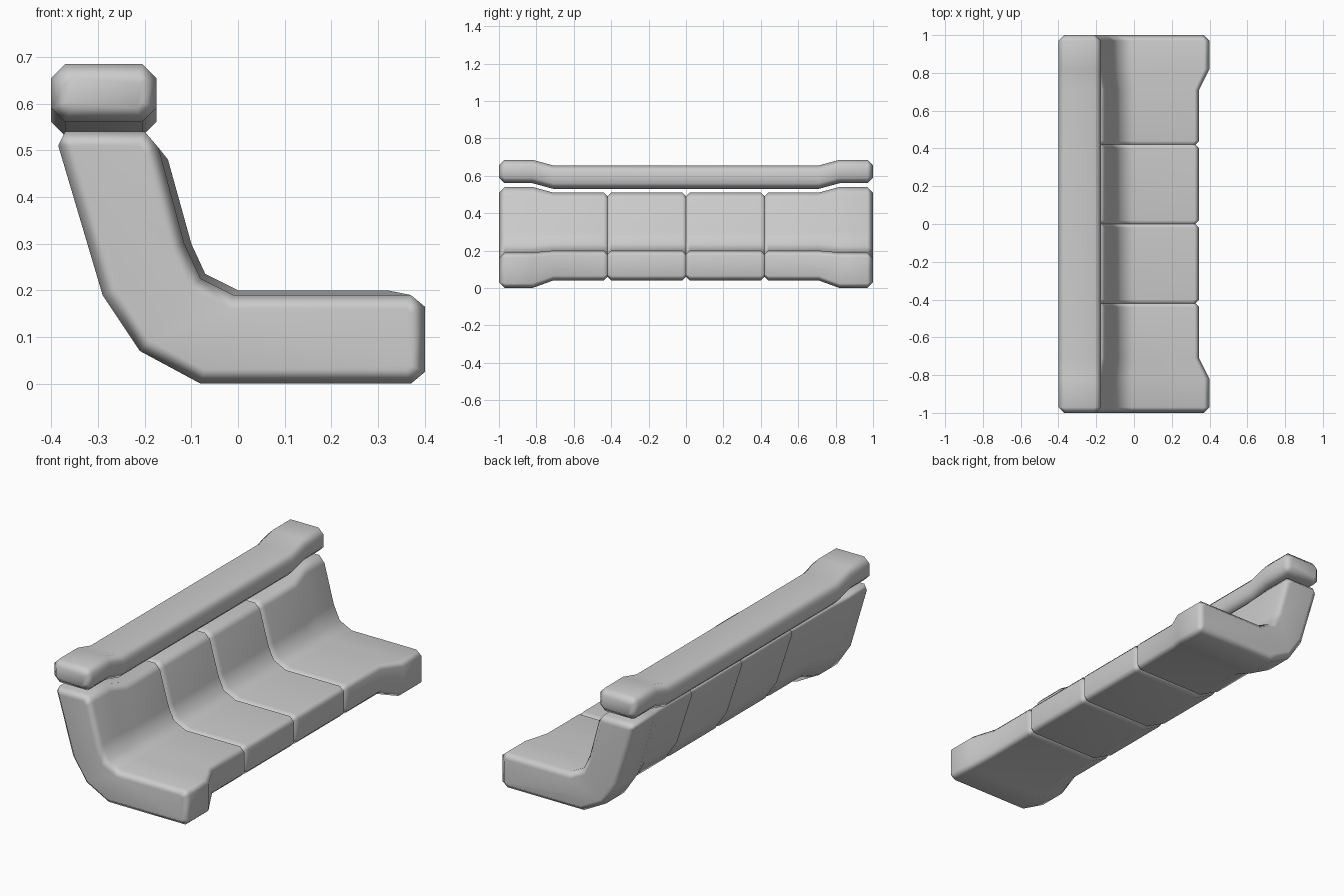
import bpy, bmesh
from mathutils import Vector

if "Cube" in bpy.data.objects:
    bpy.data.objects.remove(bpy.data.objects["Cube"])


def inset(pts, d):
    """Offset a closed counter-clockwise (x, z) outline inwards by d."""
    out = []
    for i, p in enumerate(pts):
        a, b = (p - pts[i - 1]).normalized(), (pts[(i + 1) % len(pts)] - p).normalized()
        na, nb = Vector((-a.y, a.x)), Vector((-b.y, b.x))
        out.append(p + (na + nb) * d / (1 + na.dot(nb)))
    return out


def loft(name, end, mid, stations):
    """Skin outlines along y; each station is (y, end blend, inset)."""
    bm = bmesh.new()
    rings = []
    for y, t, d in stations:
        outline = [Vector(m).lerp(Vector(e), t) for e, m in zip(end, mid)]
        rings.append([bm.verts.new((p.x, y, p.y)) for p in inset(outline, d)])
    n = len(end)
    for r, s in zip(rings, rings[1:]):
        for i in range(n):
            bm.faces.new((r[i], r[(i + 1) % n], s[(i + 1) % n], s[i]))
    bm.faces.new(rings[0])
    bm.faces.new(rings[-1][::-1])
    bmesh.ops.recalc_face_normals(bm, faces=bm.faces)
    me = bpy.data.meshes.new(name)
    bm.to_mesh(me)
    bm.free()
    ob = bpy.data.objects.new(name, me)
    bpy.context.collection.objects.link(ob)
    bpy.ops.object.select_all(action='DESELECT')
    ob.select_set(True)
    bpy.context.view_layer.objects.active = ob
    bpy.ops.object.shade_smooth_by_angle(angle=1.05)
    mod = ob.modifiers.new("soft_normals", 'WEIGHTED_NORMAL')
    mod.keep_sharp = True
    return ob


# Chamfered flared end, shared by both parts
flare = [(-1, 1, .03), (-.97, 1, 0), (-.82, 1, 0), (-.71, 0, 0)]


def mirrored(half):
    return half + [(-y, t, d) for y, t, d in reversed(half)]


# Seat and back: thick end outline and slimmer middle outline
end = [(.37, 0), (.4, .025), (.4, .165), (.37, .19), (-.01, .19), (-.08, .225),
       (-.115, .30), (-.17, .505), (-.2, .54), (-.37, .54), (-.385, .51),
       (-.29, .19), (-.21, .07), (-.08, 0)]
mid = [(.32, .04), (.345, .065), (.345, .175), (.32, .20), (0, .20), (-.07, .235),
       (-.10, .30), (-.15, .48), (-.18, .51), (-.33, .51), (-.345, .485),
       (-.255, .205), (-.185, .10), (-.07, .04)]

# V grooves split the bench into four seats
grooves = [(c + o, 0, d) for c in (-.42, 0, .42) for o, d in ((-.02, 0), (0, .02), (.02, 0))]
flare_end = [(-y, t, d) for y, t, d in reversed(flare)]
loft("bench_seat", end, mid, flare + grooves + flare_end)

# Top rail: chamfered bar that dips in the middle
rail = [(-.37, .56), (-.205, .56), (-.175, .59), (-.175, .655),
        (-.205, .685), (-.37, .685), (-.4, .655), (-.4, .59)]
loft("top_rail", rail, [(x, z - .03) for x, z in rail], mirrored(flare))
